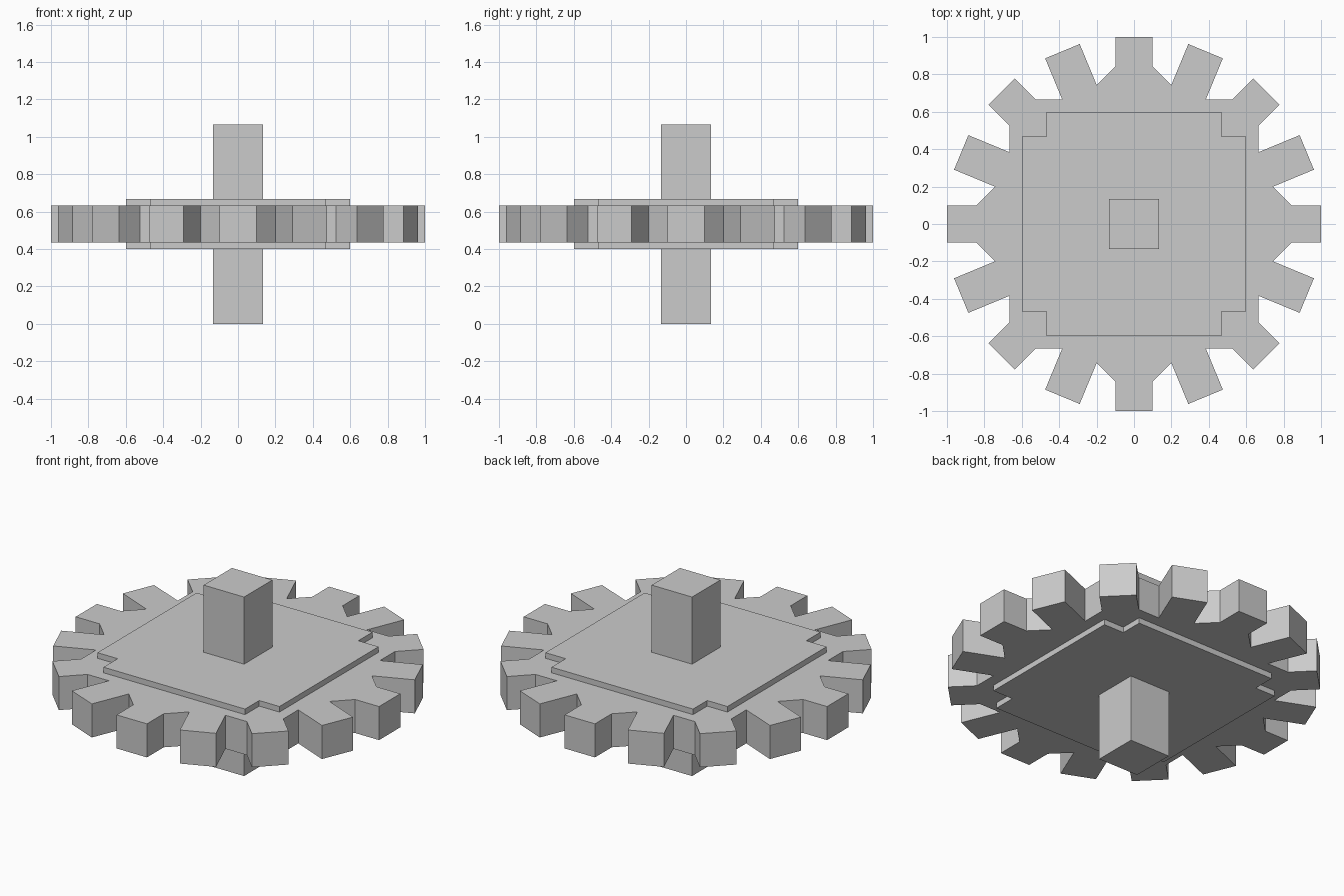
import bpy, bmesh, math

if "Cube" in bpy.data.objects:
    bpy.data.objects.remove(bpy.data.objects["Cube"])

U = 1 / 15  # base grid unit


def prism(name, outline, z0, z1):
    """Extrude a closed 2D outline from z0 to z1."""
    bm = bmesh.new()
    base = bm.faces.new([bm.verts.new((x, y, z0)) for x, y in outline])
    top = bmesh.ops.extrude_face_region(bm, geom=[base])["geom"]
    verts = [v for v in top if isinstance(v, bmesh.types.BMVert)]
    bmesh.ops.translate(bm, verts=verts, vec=(0, 0, z1 - z0))
    bmesh.ops.recalc_face_normals(bm, faces=bm.faces)
    mesh = bpy.data.meshes.new(name)
    bm.to_mesh(mesh)
    bm.free()
    obj = bpy.data.objects.new(name, mesh)
    bpy.context.collection.objects.link(obj)
    return obj


def turned(points, angle):
    c, s = math.cos(angle), math.sin(angle)
    return [(x * c - y * s, x * s + y * c) for x, y in points]


# Toothed wheel: 16 teeth around a core of two crossed squares
half = 1.5 * U
core = 10 * U
a = math.pi / 8
roots = (core * math.sqrt(2) - half,                    # teeth over square corners
         (core + half * math.sin(a)) / math.cos(a))     # teeth between corners
wheel = []
for i in range(16):
    r = roots[i % 2]
    wheel += turned([(r, -half), (1, -half), (1, half), (r, half)], i * a)
prism("toothed_wheel", wheel, 6.5 * U, 9.5 * U)

# Hub plate: square with notched corners
w, n = 9 * U, 7 * U
plate = []
for i in range(4):
    plate += turned([(w, -n), (w, n), (n, n)], i * math.pi / 2)
prism("hub_plate", plate, 6 * U, 10 * U)

# Square axle through the middle
s = 2 * U
prism("axle", [(-s, -s), (s, -s), (s, s), (-s, s)], 0, 16 * U)
